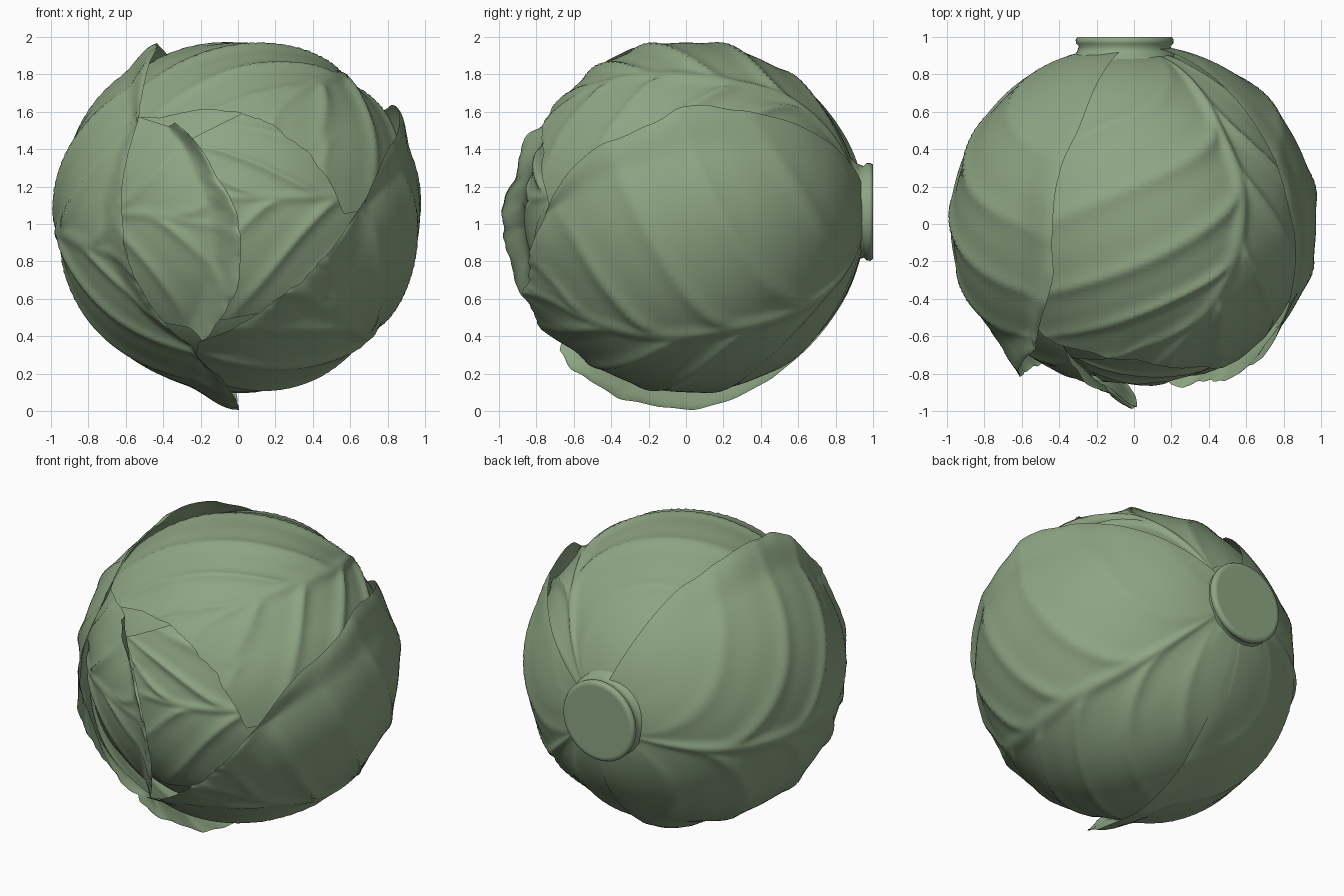
import bpy, bmesh, math
from mathutils import Vector, noise

if "Cube" in bpy.data.objects:
    bpy.data.objects.remove(bpy.data.objects["Cube"])

CENTRE = Vector((0, 0, 1.05))

green = bpy.data.materials.new("cabbage_green")
green.diffuse_color = (0.27, 0.38, 0.23, 1)
green.use_nodes = True
green.node_tree.nodes["Principled BSDF"].inputs["Base Color"].default_value = green.diffuse_color


def smooth(a, b, v):
    v = max(0, min(1, (v - a) / (b - a)))
    return v * v * (3 - 2 * v)


def along(pts, t):
    """Catmull-Rom point on a curve, t in 0..1"""
    n = len(pts) - 1
    i = min(int(t * n), n - 1)
    f = t * n - i
    p = [Vector(pts[max(0, min(n, i + k))]) for k in (-1, 0, 1, 2)]
    return 0.5 * (2 * p[1] + (p[2] - p[0]) * f + (2 * p[0] - 5 * p[1] + 4 * p[2] - p[3]) * f**2
                  + (3 * p[1] - p[0] - 3 * p[2] + p[3]) * f**3)


def on_head(p, scale):
    """Push a direction onto the egg-shaped head, fuller at the back"""
    ax = Vector((0.96, 0.95 if p.y > 0 else 0.91, 0.94))
    d = Vector((p.x / ax.x, p.y / ax.y, p.z / ax.z)).normalized()
    return Vector((d.x * ax.x, d.y * ax.y, d.z * ax.z)) * scale


def finish(bm, name):
    me = bpy.data.meshes.new(name)
    bmesh.ops.recalc_face_normals(bm, faces=bm.faces)
    bm.to_mesh(me)
    bm.free()
    me.materials.append(green)
    for f in me.polygons:
        f.use_smooth = True
    ob = bpy.data.objects.new(name, me)
    bpy.context.collection.objects.link(ob)
    return ob


def leaf(name, left, mid, right, scale, veins=5, flare=(0.02, 0.02, 0.02), seed=0, rib=0.03):
    """Veined sheet wrapped on the head between two edge curves and a midrib.
    flare = outward curl at the left edge, tip and right edge"""
    NS, NT = 96, 80
    bm = bmesh.new()
    grid = []
    for j in range(NT + 1):
        row = []
        for i in range(NS + 1):
            s, t = 2 * i / NS - 1, j / NT
            # ragged outline
            wob = noise.noise(Vector((s * 3, t * 5, seed))) + 0.4 * noise.noise(Vector((s * 9, t * 11, seed + 7)))
            tt = min(1, t * (1 + 0.035 * wob * smooth(0.75, 1, t)) - 0.01 * smooth(0.8, 1, t))
            ss = s * (1 + 0.03 * wob * smooth(0.75, 1, abs(s)) * smooth(0.15, 0.4, t))
            L, M, R = along(left, tt), along(mid, tt), along(right, tt)
            p = L * (ss * (ss - 1) / 2) + M * (1 - ss * ss) + R * (ss * (ss + 1) / 2)
            # midrib and chevron side veins
            a = abs(s)
            q = t * veins - 1.7 * a ** 0.8 + (0.3 if s > 0 else 0)
            fade = smooth(0, 0.25, t) * (1 - 0.6 * smooth(0.7, 1, max(a, t)))
            ridge = (1 - abs(math.sin(math.pi * q))) ** 2
            h = rib * fade * ridge * smooth(0, 0.1, a) * (1 - 0.4 * a)
            h += rib * math.exp(-(s / 0.05) ** 2) * (1 - 0.8 * t) * smooth(0, 0.2, t)
            h += 0.012 * noise.noise(Vector((s * 2.2, t * 2.2, seed + 3)))
            # curled edges
            side = flare[0] if s < 0 else flare[2]
            curl = max(side * smooth(0.84, 1, a) * smooth(0.1, 0.5, t),
                       flare[1] * smooth(0.86, 1, t) * (1 - 0.3 * a))
            h += curl * (1 + 0.5 * wob)
            row.append(bm.verts.new(on_head(p, scale + h) + CENTRE))
        grid.append(row)
    for j in range(NT):
        for i in range(NS):
            bm.faces.new((grid[j][i], grid[j][i + 1], grid[j + 1][i + 1], grid[j + 1][i]))
    return finish(bm, name)


# solid heart of the head
bm = bmesh.new()
bmesh.ops.create_uvsphere(bm, u_segments=64, v_segments=40, radius=1)
for v in bm.verts:
    v.co = on_head(v.co, 0.92) + CENTRE
finish(bm, "heart")

# inner leaf showing at the front
leaf("inner_leaf",
     [(.75, .1, .65), (.4, -.5, .75), (-.1, -.8, .55), (-.4, -.8, .4)],
     [(.95, .1, 0), (.7, -.6, .1), (.25, -.9, .1), (-.2, -.9, .1)],
     [(.75, .1, -.6), (.5, -.6, -.6), (.2, -.75, -.6), (-.2, -.7, -.6)],
     0.935, veins=4, flare=(0, -.02, 0), seed=1)

# front leaf wrapping in from the left
leaf("front_leaf",
     [(-.9, .3, .5), (-.75, -.2, .65), (-.6, -.6, .6), (-.35, -.8, .52)],
     [(-1, .3, 0), (-.85, -.4, 0), (-.5, -.8, 0), (.02, -.95, -.1)],
     [(-.8, .3, -.6), (-.7, -.2, -.7), (-.5, -.6, -.65), (-.18, -.65, -.68)],
     0.955, veins=4, flare=(0, .12, 0), seed=2, rib=.022)

# top leaf
leaf("top_leaf",
     [(-.1, .95, .1), (-.55, .6, .6), (-.7, .2, .7), (-.7, -.2, .65), (-.65, -.5, .55), (-.45, -.7, .56)],
     [(.1, .95, .15), (.47, .6, .66), (.6, .2, .75), (.56, -.2, .78), (.4, -.5, .72), (.13, -.8, .52)],
     [(.15, .95, 0), (.75, .6, .15), (.95, .2, .15), (.95, -.2, .1), (.8, -.5, .05), (.58, -.75, 0)],
     0.98, veins=5, flare=(0, .01, 0), seed=3, rib=.035)

# right outer leaf, its midrib running low
leaf("right_leaf",
     [(.1, .95, .15), (.55, .65, .45), (.8, .2, .57), (.85, -.15, .5), (.74, -.5, .3), (.6, -.72, 0)],
     [(.12, .95, -.1), (.5, .65, -.45), (.72, .25, -.62), (.7, -.15, -.66), (.55, -.55, -.56), (.29, -.85, -.37)],
     [(-.05, .95, -.15), (-.1, .6, -.75), (-.15, .2, -.95), (-.2, -.2, -.95), (-.25, -.5, -.85), (-.2, -.65, -.65)],
     1.01, veins=5, flare=(.05, .06, 0), seed=4)

# left outer leaf, lapping over the top and bottom
leaf("left_leaf",
     [(-.05, .95, .2), (-.3, .6, .8), (-.41, .2, .9), (-.43, -.2, .9), (-.5, -.5, .75), (-.55, -.7, .55)],
     [(-.2, .95, -.05), (-.75, .65, -.13), (-1, .2, -.12), (-.97, -.2, -.1), (-.8, -.55, -.18), (-.54, -.75, -.25)],
     [(0, .95, -.2), (0, .6, -.75), (0, .2, -.95), (0, -.2, -.95), (-.08, -.5, -.85), (-.24, -.65, -.69)],
     1.01, veins=5, flare=(.07, .08, .09), seed=5)

# cut stem at the back
bm = bmesh.new()
profile = [(.29, .88), (.255, .92), (.245, .95), (.26, .965), (.262, .985), (.252, 1.0), (.23, 1.0)]
rings = []
for r, y in profile:
    rings.append([bm.verts.new((-.05 + r * math.cos(k * math.pi / 24), y, 1.065 + r * math.sin(k * math.pi / 24)))
                  for k in range(48)])
for a, b in zip(rings, rings[1:]):
    for k in range(48):
        bm.faces.new((a[k], a[(k + 1) % 48], b[(k + 1) % 48], b[k]))
bm.faces.new(rings[-1])
finish(bm, "stem")
